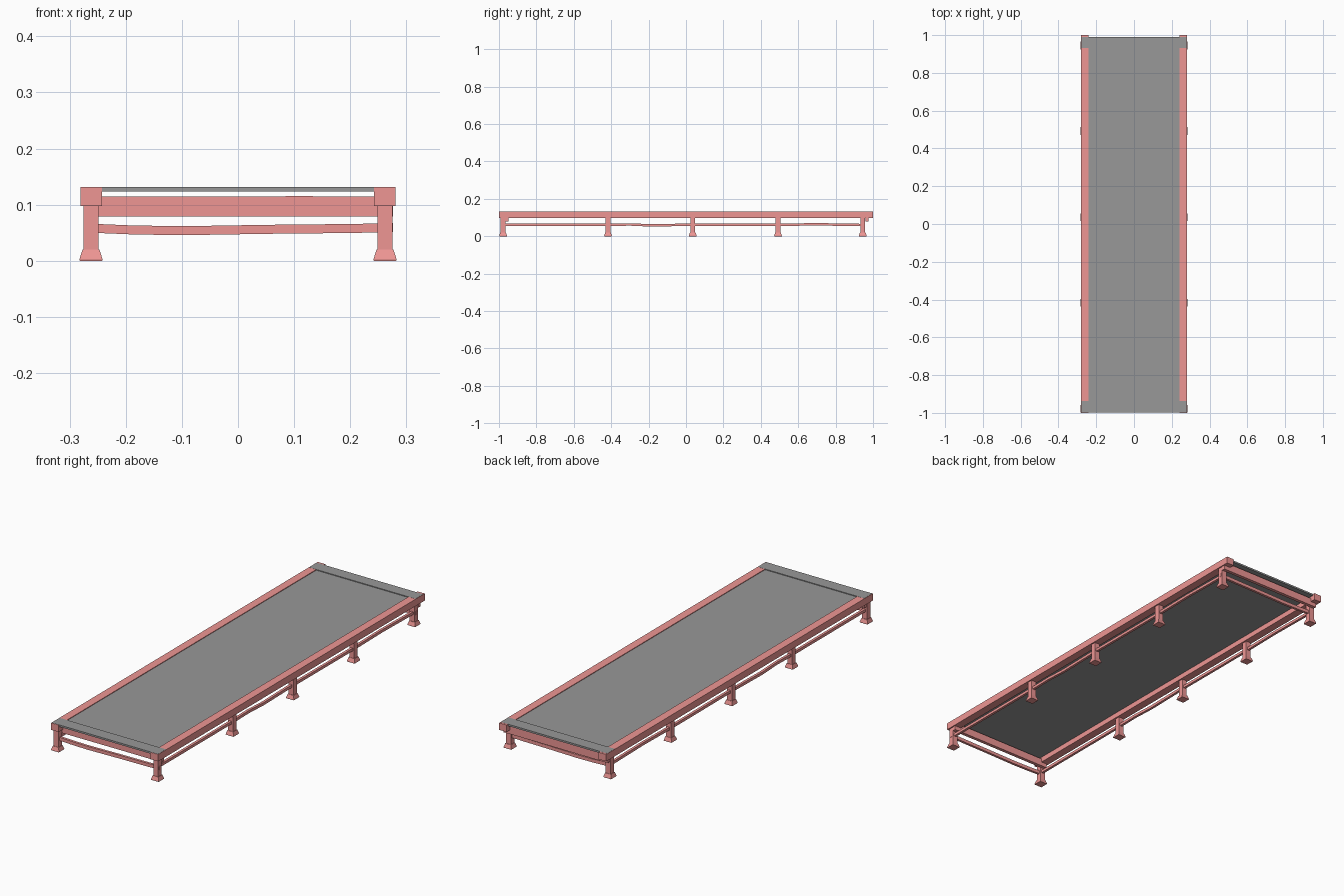
import bpy, bmesh
from mathutils import Vector

if "Cube" in bpy.data.objects:
    bpy.data.objects.remove(bpy.data.objects["Cube"])


def material(name, rgb):
    m = bpy.data.materials.new(name)
    m.diffuse_color = (*rgb, 1)
    m.use_nodes = True
    m.node_tree.nodes["Principled BSDF"].inputs["Base Color"].default_value = m.diffuse_color
    return m


red = material("red_paint", (0.86, 0.305, 0.296))
grey = material("grey_top", (0.314, 0.314, 0.314))


def finish(name, bm, mat):
    bmesh.ops.recalc_face_normals(bm, faces=bm.faces)
    me = bpy.data.meshes.new(name)
    bm.to_mesh(me)
    bm.free()
    ob = bpy.data.objects.new(name, me)
    bpy.context.collection.objects.link(ob)
    me.materials.append(mat)
    return ob


def loft(name, rings, mat):
    """Skin a list of four-point rings and cap both ends."""
    bm = bmesh.new()
    vs = [[bm.verts.new(p) for p in r] for r in rings]
    for a, b in zip(vs, vs[1:]):
        for i in range(4):
            j = (i + 1) % 4
            bm.faces.new((a[i], a[j], b[j], b[i]))
    bm.faces.new(vs[0])
    bm.faces.new(vs[-1])
    return finish(name, bm, mat)


def box(name, x0, x1, y0, y1, z0, z1, mat):
    return loft(name, [[(x0, y0, z), (x1, y0, z), (x1, y1, z), (x0, y1, z)]
                       for z in (z0, z1)], mat)


def beam(name, points, axis, width, height, mat):
    """Slightly bent square beam running through the points."""
    side = Vector((0, width / 2, 0)) if axis == 'x' else Vector((width / 2, 0, 0))
    up = Vector((0, 0, height / 2))
    rings = []
    for p in points:
        c = Vector(p)
        rings.append([c - side - up, c + side - up, c + side + up, c - side + up])
    return loft(name, rings, mat)


LEG_Y = (-0.978, -0.417, 0.036, 0.492, 0.945)
LEG_X = 0.262

# Table top panel and the raised boards at both ends
box("top_panel", -0.243, 0.243, -0.95, 0.94, 0.123, 0.128, grey)
box("front_end_board", -0.279, 0.279, -0.998, -0.938, 0.123, 0.1315, grey)
box("back_end_board", -0.279, 0.279, 0.932, 0.99, 0.123, 0.1315, grey)

for s, side in ((-1, "left"), (1, "right")):
    # Long side rail
    x0, x1 = sorted((s * 0.242, s * 0.281))
    box(side + "_rail", x0, x1, -1.0, 1.0, 0.098, 0.131, red)

    # Legs with flared feet
    for n, y in enumerate(LEG_Y, 1):
        x = s * LEG_X
        box(f"{side}_leg_{n}", x - 0.013, x + 0.013, y - 0.013, y + 0.013,
            0.015, 0.102, red)
        loft(f"{side}_foot_{n}",
             [[(x - h, y - h, z), (x + h, y - h, z), (x + h, y + h, z), (x - h, y + h, z)]
              for h, z in ((0.020, 0), (0.0205, 0.003), (0.015, 0.02))], red)

    # Low side stretcher, a little uneven
    wave = [(-0.98, 0.061), (-0.417, 0.061), (-0.3, 0.063), (-0.19, 0.058),
            (0.036, 0.062), (0.3, 0.061), (0.492, 0.061), (0.7, 0.064),
            (0.945, 0.060)]
    beam(side + "_stretcher", [(s * LEG_X, y, z) for y, z in wave],
         'y', 0.012, 0.013, red)

# Cross rails: inside the front legs, outside the back legs
for name, y in (("front_cross_rail", -0.957), ("back_cross_rail", 0.967)):
    beam(name, [(-0.272, y, 0.0965), (0.12, y, 0.097), (0.276, y, 0.0965)],
         'x', 0.016, 0.036, red)

# Low end stretchers with a slight sag
for name, y in (("front_end_stretcher", -0.978), ("back_end_stretcher", 0.945)):
    beam(name, [(-0.262, y, 0.058), (-0.19, y, 0.055), (-0.1, y, 0.0535),
                (0.05, y, 0.056), (0.2, y, 0.0575), (0.276, y, 0.059)],
         'x', 0.012, 0.016, red)
